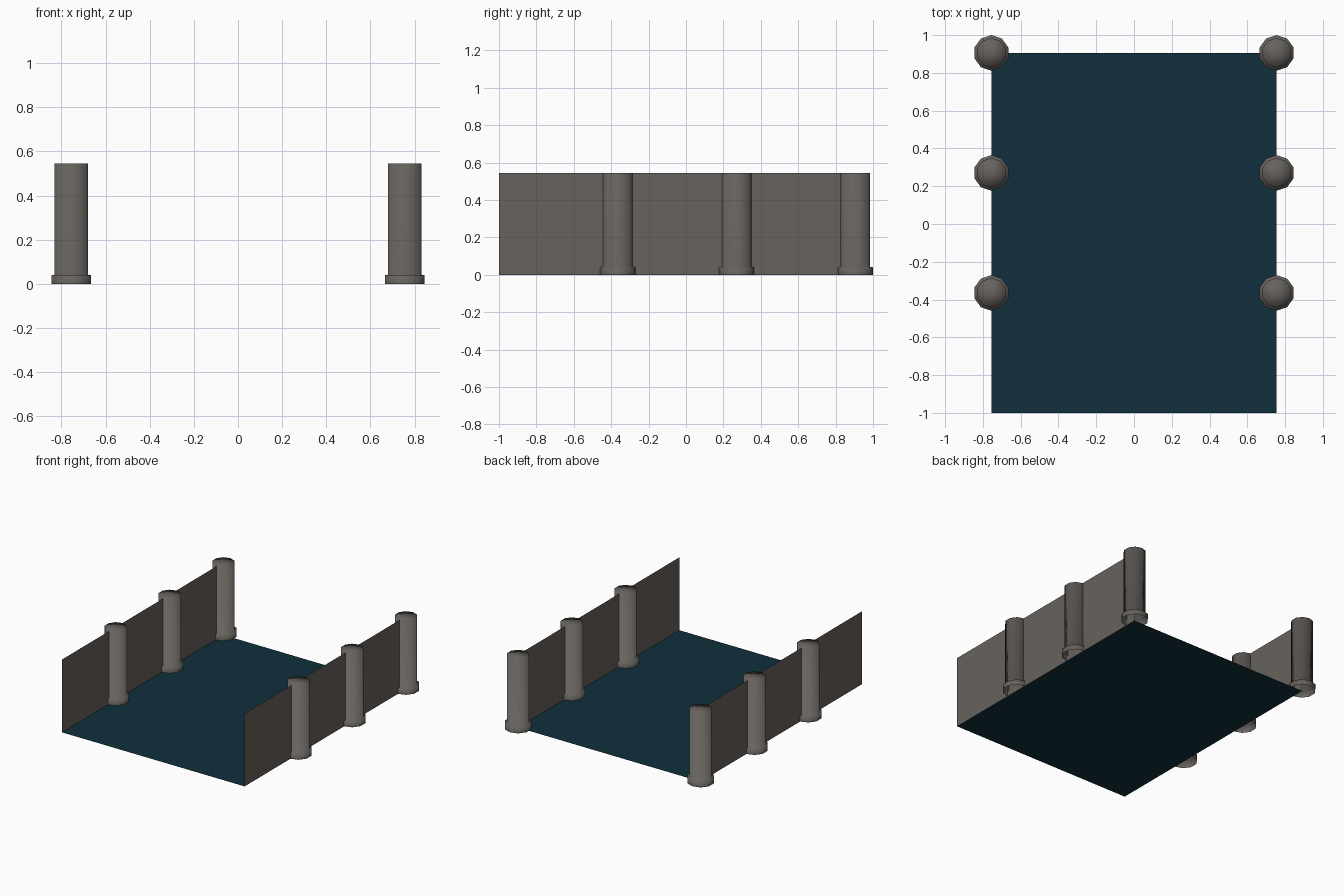
import bpy, math

if "Cube" in bpy.data.objects:
    bpy.data.objects.remove(bpy.data.objects["Cube"])

HALF_W = 0.755
Y_FRONT, Y_BACK = -1.0, 0.906
HEIGHT = 0.545
SIDES = 10


def material(name, rgb):
    m = bpy.data.materials.new(name)
    m.diffuse_color = (*rgb, 1)
    m.use_nodes = True
    m.node_tree.nodes["Principled BSDF"].inputs["Base Color"].default_value = m.diffuse_color
    return m


stone = material("grey stone", (0.135, 0.122, 0.110))
water = material("dark teal", (0.005, 0.028, 0.045))


def mesh_object(name, verts, faces, mat, smooth=False):
    me = bpy.data.meshes.new(name)
    me.from_pydata(verts, [], faces)
    me.materials.append(mat)
    for p in me.polygons:
        p.use_smooth = smooth
    ob = bpy.data.objects.new(name, me)
    bpy.context.collection.objects.link(ob)
    return ob


# Floor sheet
mesh_object("floor",
            [(-HALF_W, Y_FRONT, 0), (HALF_W, Y_FRONT, 0),
             (HALF_W, Y_BACK, 0), (-HALF_W, Y_BACK, 0)],
            [(0, 1, 2, 3)], water)


# Pillar shell: open at the bottom, stepped foot, capped on top
def pillar(name, x, y):
    profile = [(0.094, 0), (0.094, 0.04), (0.079, 0.042), (0.079, HEIGHT)]
    verts, faces = [], []
    for r, z in profile:
        for i in range(SIDES):
            a = math.pi / 2 + 2 * math.pi * i / SIDES
            verts.append((x + r * math.cos(a), y + r * math.sin(a), z))
    for k in range(len(profile) - 1):
        for i in range(SIDES):
            j = (i + 1) % SIDES
            a, b = k * SIDES, (k + 1) * SIDES
            faces.append((a + i, a + j, b + j, b + i))
    top = (len(profile) - 1) * SIDES
    verts.append((x, y, HEIGHT))
    for i in range(SIDES):
        faces.append((top + i, top + (i + 1) % SIDES, len(verts) - 1))
    mesh_object(name, verts, faces, stone, smooth=True)


# Side walls and their pillars, mirrored left and right
step = (Y_BACK - Y_FRONT) / 3
for side, label in ((-1, "left"), (1, "right")):
    x = side * HALF_W
    wall = [(x, Y_FRONT, 0), (x, Y_BACK, 0), (x, Y_BACK, HEIGHT), (x, Y_FRONT, HEIGHT)]
    mesh_object(label + "_wall", wall, [(0, 1, 2, 3) if side > 0 else (3, 2, 1, 0)], stone)
    for n in range(1, 4):
        pillar(f"{label}_pillar_{n}", x, Y_FRONT + step * n)
